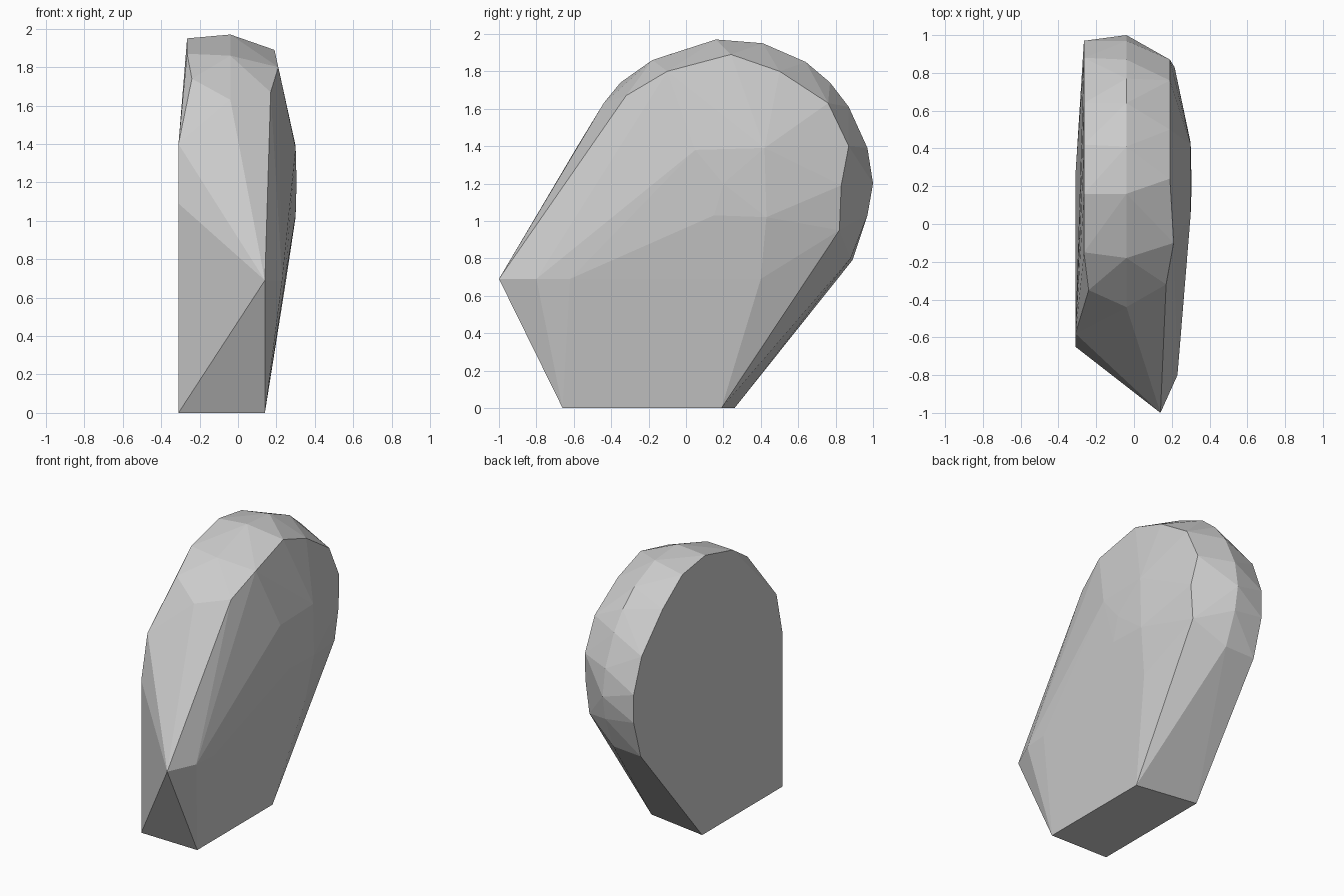
import bpy
import bmesh

# Remove the default object only
default_cube = bpy.data.objects.get("Cube")
if default_cube is not None:
    bpy.data.objects.remove(default_cube, do_unlink=True)


def make_material(name, colour):
    """Create one plain flat material."""
    material = bpy.data.materials.new(name)
    material.use_nodes = True
    material.diffuse_color = colour
    shader = next(node for node in material.node_tree.nodes
                  if node.type == "BSDF_PRINCIPLED")
    shader.inputs["Base Color"].default_value = colour
    return material


def make_hull(name, outlines, material):
    """Wrap a tight faceted skin around a set of outlines."""
    mesh = bpy.data.meshes.new(name)
    bm = bmesh.new()
    for outline in outlines:
        for point in outline:
            bm.verts.new(point)
    result = bmesh.ops.convex_hull(bm, input=bm.verts[:])
    # Discard any points swallowed by the skin
    loose = [vert for vert in bm.verts if not vert.link_faces]
    bmesh.ops.delete(bm, geom=loose, context="VERTS")
    bmesh.ops.recalc_face_normals(bm, faces=bm.faces[:])
    bm.to_mesh(mesh)
    bm.free()
    mesh.materials.append(material)
    for polygon in mesh.polygons:
        polygon.use_smooth = False
    stone = bpy.data.objects.new(name, mesh)
    bpy.context.scene.collection.objects.link(stone)
    return stone


def profile(x, points):
    """Stand a side profile of (y, z) points up at one x position."""
    return [(x, y, z) for y, z in points]


# Flat footing and the pointed front corner
footing = [(.14, -.66, 0), (.14, .19, 0), (-.31, .26, 0), (-.31, -.65, 0)]
front_corner = [(.14, -1, .69), (.23, -.8, .69)]

# Flat side: upright front edge, then the rounded rim
flat_front = profile(-.31, [(-.65, 1.09), (-.58, 1.4)])
flat_shoulder = [(-.24, -.35, 1.74)]
flat_rim = profile(-.265, [(-.15, 1.87), (.16, 1.95), (.42, 1.91),
                           (.64, 1.75), (.88, 1.5), (.97, 1.26),
                           (.97, 1.06), (.89, .79)])

# Crown running over the middle of the rounded edge
crown = profile(-.04, [(-.44, 1.63), (-.18, 1.86), (.16, 1.97), (.41, 1.95),
                       (.64, 1.85), (.77, 1.74), (.87, 1.61), (.97, 1.39),
                       (1, 1.2), (.97, 1.03), (.88, .8)])

# Rim of the bulging side
bulge_rim = [(.17, -.32, 1.67), (.21, -.1, 1.8)]
bulge_rim += profile(.19, [(.24, 1.89), (.5, 1.8), (.76, 1.63),
                           (.87, 1.4), (.82, .95)])
bulge_rim += [(.215, .83, 1.19)]

# Shallow plateau in the middle of the bulging side
plateau = profile(.3, [(.05, 1.38), (.42, 1.39), (.15, 1.03), (.43, 1.02)])
plateau += [(.305, .2, 1.2), (.25, .4, .69), (.245, -.62, .69)]

stone_grey = make_material("stone grey", (.6, .6, .6, 1))
make_hull("rounded_stone",
          [footing, front_corner, flat_front, flat_shoulder, flat_rim,
           crown, bulge_rim, plateau],
          stone_grey)
